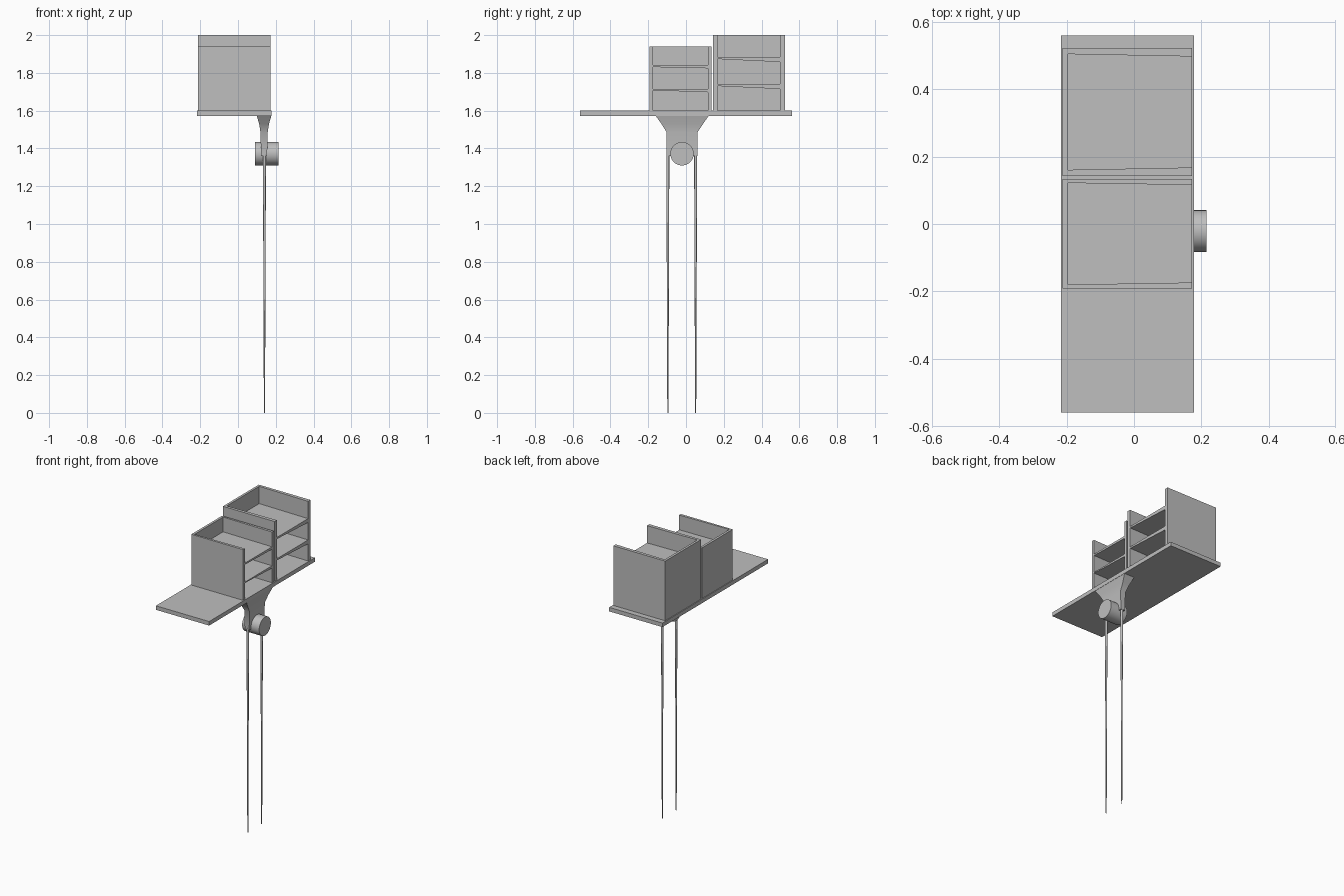
import bpy, bmesh, math
from mathutils import Matrix, Vector

cube = bpy.data.objects.get("Cube")
if cube:
    bpy.data.objects.remove(cube, do_unlink=True)

grey = bpy.data.materials.new("light grey")
grey.use_nodes = True
GREY = (0.52, 0.52, 0.52, 1)
grey.diffuse_color = GREY
grey.node_tree.nodes["Principled BSDF"].inputs["Base Color"].default_value = GREY


def finish(name, bm, smooth=False):
    bmesh.ops.recalc_face_normals(bm, faces=bm.faces)
    mesh = bpy.data.meshes.new(name)
    bm.to_mesh(mesh)
    bm.free()
    mesh.materials.append(grey)
    obj = bpy.data.objects.new(name, mesh)
    bpy.context.collection.objects.link(obj)
    if smooth:
        bpy.ops.object.select_all(action="DESELECT")
        obj.select_set(True)
        bpy.context.view_layer.objects.active = obj
        bpy.ops.object.shade_smooth_by_angle(angle=math.radians(40))
    return obj


def prism(name, outline, offset):
    """Extrude a flat outline of 3D points along an offset."""
    bm = bmesh.new()
    face = bm.faces.new([bm.verts.new(p) for p in outline])
    out = bmesh.ops.extrude_face_region(bm, geom=[face], use_keep_orig=True)
    moved = [v for v in out["geom"] if isinstance(v, bmesh.types.BMVert)]
    bmesh.ops.translate(bm, verts=moved, vec=Vector(offset))
    return finish(name, bm)


def cone(name, centre, r_low, r_high, depth, sides, axis="Z"):
    bm = bmesh.new()
    turn = Matrix.Rotation(math.pi / 2, 4, "Y") if axis == "X" else Matrix()
    bmesh.ops.create_cone(bm, cap_ends=True, segments=sides, radius1=r_low,
                          radius2=r_high, depth=depth,
                          matrix=Matrix.Translation(centre) @ turn)
    return finish(name, bm, True)


# Flat base board
BOARD_TOP = 1.6
prism("board", [(-0.217, -0.56, 1.573), (0.178, -0.56, 1.573),
                (0.178, 0.56, 1.573), (-0.217, 0.56, 1.573)],
      (0, 0, BOARD_TOP - 1.573))


def shelf_unit(name, y0, y1, top, wall, draft, shelves):
    """Cabinet open at the top and +x side, with drafted walls and shelves."""
    back, inner, front = -0.212, -0.196, 0.172
    outline = [(back, y0), (front, y0), (front, y0 + wall + draft),
               (inner, y0 + wall), (inner, y1 - wall),
               (front, y1 - wall - draft), (front, y1), (back, y1)]
    prism(name + "_walls", [(x, y, BOARD_TOP) for x, y in outline],
          (0, 0, top - BOARD_TOP))
    a, b = y0 + wall / 2, y1 - wall / 2
    for i, (z, thin, thick) in enumerate(shelves):
        prism(f"{name}_shelf_{i + 1}",
              [(inner - 0.005, a, z), (inner - 0.005, b, z),
               (inner - 0.005, b, z - thick), (inner - 0.005, a, z - thin)],
              (front - inner + 0.004, 0, 0))


shelf_unit("short_cabinet", -0.192, 0.134, 1.94, 0.012, 0.006,
           [(1.714, 0.006, 0.017), (1.841, 0.010, 0.017)])
shelf_unit("tall_cabinet", 0.143, 0.523, 2.0, 0.018, 0.007,
           [(1.741, 0.010, 0.027), (1.884, 0.010, 0.027)])

# Flared bracket under the board: z, x half-width, y range
bm = bmesh.new()
rings = []
for z, half, ya, yb in [(1.575, 0.039, -0.162, 0.122), (1.53, 0.026, -0.13, 0.09),
                        (1.485, 0.019, -0.102, 0.06), (1.36, 0.016, -0.102, 0.06)]:
    rings.append([bm.verts.new((0.138 + s * half, y, z))
                  for s, y in ((-1, ya), (1, ya), (1, yb), (-1, yb))])
for upper, lower in zip(rings, rings[1:]):
    for i in range(4):
        j = (i + 1) % 4
        bm.faces.new((upper[i], upper[j], lower[j], lower[i]))
bm.faces.new(rings[0])
bm.faces.new(rings[-1])
finish("bracket", bm, True)

# Pivot drum through the bracket
cone("pivot_drum", (0.152, -0.021, 1.372), 0.062, 0.062, 0.126, 40, "X")

# Two thin tapered legs
for name, y in (("front_leg", -0.096), ("rear_leg", 0.051)):
    cone(name, (0.14, y, 0.685), 0.003, 0.008, 1.37, 12)
